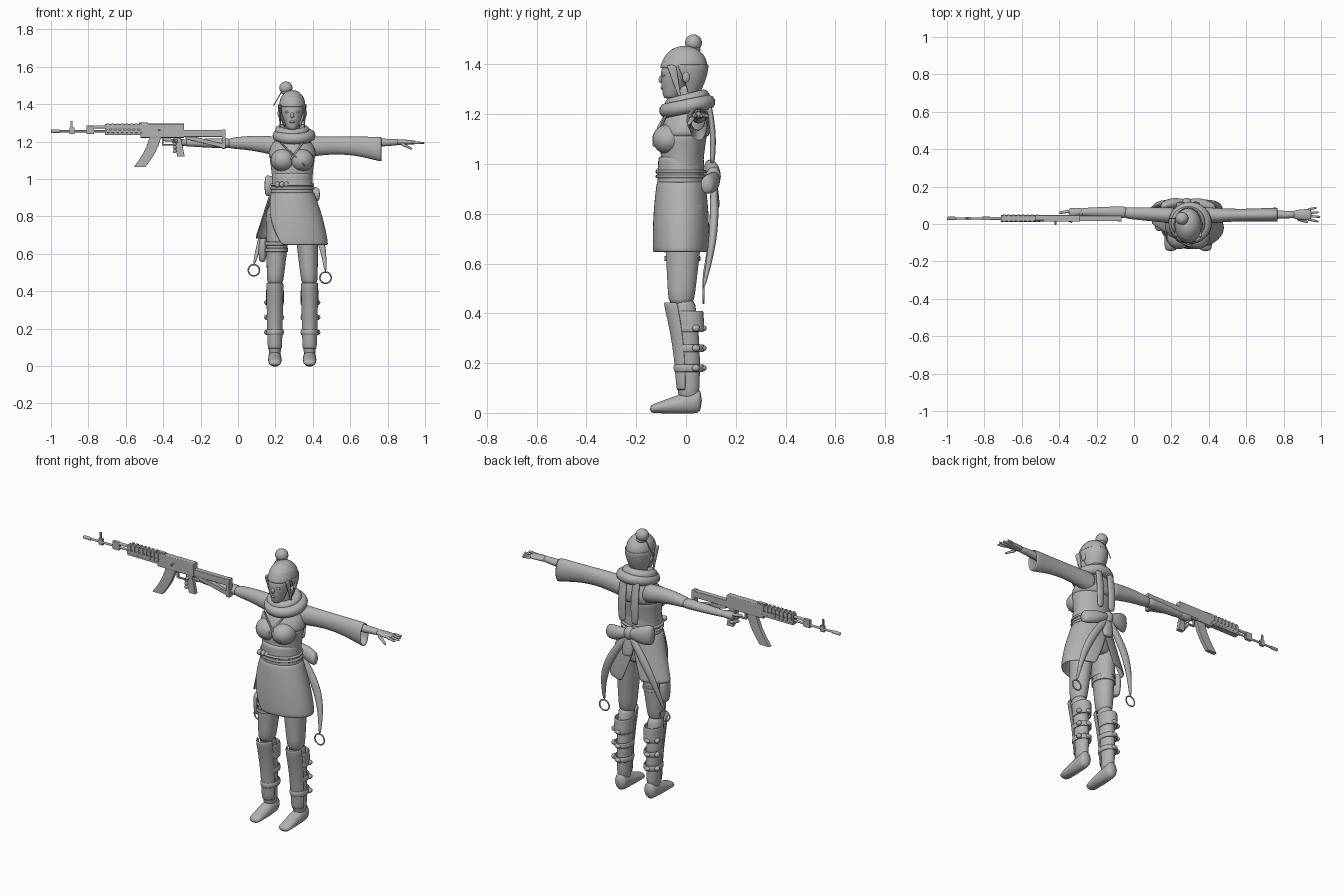
import bpy, bmesh, math
from mathutils import Vector

cube = bpy.data.objects.get("Cube")
if cube:
    bpy.data.objects.remove(cube, do_unlink=True)

grey = bpy.data.materials.new("plain_grey")
grey.use_nodes = True
grey.diffuse_color = (0.45, 0.45, 0.45, 1)
grey.node_tree.nodes["Principled BSDF"].inputs["Base Color"].default_value = grey.diffuse_color

MID = 0.29              # body centre line
GUN_Y = 0.03            # rifle centre plane
BORE = 1.255            # height of the rifle barrel
SEGMENTS = 20
STEPS = 6
PAIR = (("right", -1), ("left", 1))


def finish(name, bm, smooth=True):
    bmesh.ops.recalc_face_normals(bm, faces=bm.faces[:])
    mesh = bpy.data.meshes.new(name)
    for face in bm.faces:
        face.smooth = smooth
    bm.to_mesh(mesh)
    bm.free()
    mesh.materials.append(grey)
    obj = bpy.data.objects.new(name, mesh)
    bpy.context.collection.objects.link(obj)
    return obj


def signed_power(value, power):
    return math.copysign(abs(value) ** power, value)


def limb(name, start, end, size, tip=None, bulge=0, bend=(0, 0, 0), boxy=False, hollow=False, arc=None):
    """Loft from start to end; size and tip are the half sizes across the main axis.
    An arc (first angle at start and end, last angle at start and end) makes an open shell."""
    start, end, bend = Vector(start), Vector(end), Vector(bend)
    size = Vector(size)
    tip = Vector(tip) if tip else size
    span = end - start
    axis = max(range(3), key=lambda i: abs(span[i]))
    across = [i for i in range(3) if i != axis]
    bm = bmesh.new()
    rings = []
    for step in range(STEPS + 1):
        t = step / STEPS
        wave = math.sin(math.pi * t)
        centre = start + span * t + bend * wave
        half = size.lerp(tip, t) * (1 + bulge * wave)
        first, last = 0, math.tau
        if arc:
            first = math.radians(arc[0] + (arc[1] - arc[0]) * t)
            last = math.radians(arc[2] + (arc[3] - arc[2]) * t)
        ring_verts = []
        for j in range(SEGMENTS + bool(arc)):
            angle = first + (last - first) * j / SEGMENTS
            power = 0.15 if boxy else 1
            co = centre.copy()
            co[across[0]] += half[0] * signed_power(math.cos(angle), power)
            co[across[1]] += half[1] * signed_power(math.sin(angle), power)
            ring_verts.append(bm.verts.new(co))
        rings.append(ring_verts)
    for low, high in zip(rings, rings[1:]):
        for j in range(SEGMENTS):
            k = (j + 1) % len(low)
            bm.faces.new((low[j], low[k], high[k], high[j]))
    shell = hollow or arc
    if not shell:
        bm.faces.new(rings[0])
        bm.faces.new(rings[-1])
    obj = finish(name, bm, smooth=not boxy)
    if shell:
        solid = obj.modifiers.new("Thickness", "SOLIDIFY")
        solid.thickness, solid.offset = 0.007, 0
    if not boxy:
        smooth = obj.modifiers.new("Smooth", "SUBSURF")
        smooth.levels = smooth.render_levels = 1
    return obj


def ball(name, centre, radii):
    bm = bmesh.new()
    bmesh.ops.create_uvsphere(bm, u_segments=24, v_segments=16, radius=1)
    bmesh.ops.scale(bm, vec=radii, verts=bm.verts)
    bmesh.ops.translate(bm, vec=centre, verts=bm.verts)
    return finish(name, bm)


def ring(name, centre, major, minor, tilt=0, depth=1):
    bpy.ops.mesh.primitive_torus_add(location=centre, rotation=(tilt, 0, 0), major_radius=major,
                                     minor_radius=minor, major_segments=32, minor_segments=10)
    obj = bpy.context.object
    obj.name, obj.scale.y = name, depth
    obj.data.materials.append(grey)
    for face in obj.data.polygons:
        face.use_smooth = True
    return obj


def gun_bar(name, back, front, low, high, half):
    """Box along the rifle, placed by its ends and its lower and upper edge."""
    z = (low + high) / 2
    return limb(name, (back, GUN_Y, z), (front, GUN_Y, z), (half, (high - low) / 2), boxy=True)


# Head and face
limb("neck", (MID, .01, 1.18), (MID, 0, 1.32), (.04, .04))
ball("skull", (MID, -.005, 1.395), (.07, .09, .08))
limb("face", (MID, -.06, 1.26), (MID, -.03, 1.4), (.025, .03), (.065, .067), bulge=.15)
ball("nose", (MID, -.1, 1.34), (.01, .01, .015))
ball("lips", (MID, -.095, 1.305), (.015, .007, .006))

# Hair with bun, pin and side locks
limb("hair_fringe", (MID, -.01, 1.38), (MID, -.005, 1.45), (.073, .097), (.055, .07), bulge=.06)
limb("back_hair", (MID, 0, 1.28), (MID, -.005, 1.4), (.045, .05), (.074, .093), bulge=.1, arc=(10, -20, 170, 200))
ball("hair_bun", (.256, .03, 1.487), (.035, .034, .034))
ring("bun_tie", (.26, .03, 1.46), .022, .007)
limb("hair_pin", (.19, .03, 1.39), (.235, .03, 1.47), (.003, .003))
for label, side in PAIR:
    ball(label + "_eye", (MID + side * .027, -.09, 1.357), (.012, .007, .006))
    ball(label + "_ear", (MID + side * .07, 0, 1.35), (.008, .015, .022))
    x = MID + side * .065
    limb(label + "_hair_lock", (x, -.06, 1.4), (x, -.025, 1.27), (.008, .02), (.003, .005))

# Torso
limb("waist", (MID, -.02, .9), (MID, -.01, 1.14), (.11, .09), (.13, .1), bulge=-.08)
limb("shoulders", (MID, -.01, 1.1), (MID, .02, 1.25), (.125, .1), (.06, .05), bulge=.25)
for label, side in PAIR:
    ball(label + "_bust", (MID + side * .05, -.07, 1.1), (.065, .065, .06))

# Scarf and crossed collar
ring("scarf_lower_fold", (MID + .01, .005, 1.232), .085, .03, tilt=.2)
ring("scarf_upper_fold", (MID, .005, 1.258), .066, .026, tilt=.25)
for label, side in PAIR:
    x = MID + side * .04
    limb(label + "_scarf_tail", (x, .09, 1.25), (x, .105, 1), (.02, .01), bulge=.2, bend=(0, .01, 0))
limb("collar_edge", (.22, -.08, 1.2), (.36, -.13, 1.07), (.006, .006), bend=(0, -.01, 0))
limb("collar_overlap", (.35, -.08, 1.2), (.28, -.12, 1.1), (.006, .006))

# Waist sash and cords
limb("waist_sash", (MID, -.02, .9), (MID, -.02, 1.04), (.116, .097), (.107, .092))
for z in (.95, .97):
    ring("waist_cord", (MID, -.02, z), .111, .007, depth=.87)
for i in range(3):
    ball("cord_bead", (.21 + i * .025, -.105, .97), (.014, .016, .016))

# Bow with trailing sash ends
knot = Vector((.28, .11, .95))
ball("bow_knot", knot, (.03, .03, .038))
limb("right_bow_loop", knot, (.14, .09, .965), (.02, .02), (.025, .055), bulge=.3, bend=(0, .01, 0))
limb("left_bow_loop", knot, (.44, .08, .915), (.02, .02), (.025, .035), bulge=.4, bend=(0, .01, -.005))
limb("bow_drop", knot, (MID, .12, .82), (.02, .01), (.03, .015), bulge=.3)
for label, foot, sag in (("right", (.085, .07, .54), -.03), ("left", (.468, .07, .5), .05)):
    limb(label + "_sash_tail", knot, foot, (.02, .012), (.006, .006), bulge=.9, bend=(sag, .02, 0))
    ring(label + "_tail_ring", Vector(foot) - Vector((0, 0, .028)), .03, .004, tilt=math.pi / 2)

# Hips and wrapped skirt, open over the right thigh
limb("hips", (MID, -.02, .95), (MID, -.01, .75), (.1, .08), (.11, .08), bulge=.2)
limb("wrap_skirt", (MID, -.02, .93), (.3, -.02, .645), (.115, .095), (.18, .11), bulge=.06,
     arc=(-170, -112, 110, 75))
limb("right_back_panel", (MID, -.02, .93), (MID, .01, .68), (.115, .095), (.195, .09), arc=(90, 110, 200, 185))

# Legs, boots and shin guards
for label, side in PAIR:
    hip, x = MID + side * .07, MID + side * .093
    limb(label + "_thigh", (hip, -.005, .87), (x, -.02, .42), (.07, .085), (.042, .05), bulge=.03)
    limb(label + "_calf", (x, -.015, .47), (x, .01, .04), (.042, .05), (.032, .042), bulge=.05, bend=(0, .01, 0))
    limb(label + "_shoe", (x, .065, .05), (x, -.147, .015), (.033, .05), (.032, .015), bulge=.12)
    limb(label + "_boot_cuff", (x, .01, .41), (x, .015, .33), (.045, .057), hollow=True)
    limb(label + "_shin_guard", (x, -.03, .447), (x, .01, .09), (.044, .058), (.037, .045),
         bend=(0, .01, 0), arc=(-175, -165, -5, -15))
    for i in range(3):
        z = .18 + i * .08
        limb("calf_band", (x, .012, z - .015), (x, .012, z + .015), (.042, .055), bulge=.08, hollow=True)
        ball("band_buckle", (x + side * .043, .04, z), (.014, .016, .014))
        ball("band_knot", (x, .07, z), (.018, .013, .012))

# Right thigh straps and pouch
for z in (.61, .645):
    limb("thigh_strap", (MID - .085, -.015, z), (MID - .085, -.015, z + .02), (.06, .07), hollow=True)
limb("thigh_pouch", (.135, 0, .685), (.13, 0, .555), (.02, .035), (.016, .025), bulge=.3)

# Left arm with wide sleeve and open hand
limb("left_sleeve", (.35, .045, 1.17), (.77, .05, 1.158), (.045, .055), (.036, .065),
     bulge=-.25, bend=(0, 0, .015), hollow=True)
limb("left_forearm", (.6, .05, 1.19), (.87, .05, 1.197), (.03, .03), (.018, .016))
limb("left_palm", (.85, .05, 1.197), (.95, .05, 1.195), (.022, .015), (.03, .01), bulge=.1)
for i in range(4):
    y = .025 + i * .017
    reach = .997 - .01 * abs(i - 1)
    limb("left_finger", (.93, y, 1.195), (reach, y + (i - 1.5) * .008, 1.192), (.008, .008), (.005, .005))
limb("left_thumb", (.87, .03, 1.19), (.93, .01, 1.16), (.011, .01), (.007, .006))

# Right arm, wrapped forearm and gripping hand
limb("right_sleeve", (.23, .045, 1.17), (-.06, .06, 1.19), (.045, .055), (.03, .027), bend=(0, 0, .01))
limb("right_arm_guard", (-.03, .062, 1.19), (-.3, .065, 1.193), (.032, .027), (.019, .017), bulge=.1)
limb("right_palm", (-.27, .063, 1.193), (-.35, .06, 1.195), (.02, .016), (.024, .02), bulge=.15)
for i in range(3):
    z = 1.197 - i * .02
    limb("right_finger", (-.33, .07, z), (-.34, .01, z - .01), (.01, .01))
limb("trigger_finger", (-.33, .07, 1.205), (-.4, .06, 1.21), (.008, .008))
limb("right_thumb", (-.29, .06, 1.205), (-.34, .01, 1.2), (.01, .01))

# Rifle barrel and sights
limb("barrel", (-1, GUN_Y, BORE), (-.6, GUN_Y, BORE), (.006, .006))
limb("muzzle", (-1, GUN_Y, BORE), (-.95, GUN_Y, BORE), (.009, .009))
limb("gas_tube", (-.8, GUN_Y, 1.277), (-.6, GUN_Y, 1.277), (.008, .008))
gun_bar("front_sight_base", -.9, -.875, 1.24, 1.275, .008)
gun_bar("front_sight_post", -.895, -.885, 1.27, 1.31, .004)
gun_bar("gas_block", -.81, -.77, 1.24, 1.285, .009)

# Rifle body with ribbed handguard
gun_bar("lower_handguard", -.71, -.5, 1.234, 1.262, .018)
gun_bar("upper_handguard", -.71, -.5, 1.265, 1.293, .015)
for i in range(8):
    x = -.7 + i * .025
    gun_bar("rail_rib", x, x + .012, 1.245, 1.297, .02)
gun_bar("receiver", -.52, -.29, 1.22, 1.295, .017)
gun_bar("rear_sight", -.53, -.48, 1.285, 1.302, .01)
limb("bolt_handle", (-.42, GUN_Y, 1.26), (-.42, -.005, 1.26), (.005, .005))
limb("magazine", (-.44, GUN_Y, 1.23), (-.525, GUN_Y, 1.065), (.031, .012), bend=(.012, 0, 0), boxy=True)
limb("pistol_grip", (-.325, GUN_Y, 1.22), (-.305, GUN_Y, 1.12), (.02, .012), boxy=True)
gun_bar("trigger_guard", -.4, -.34, 1.18, 1.187, .006)
gun_bar("guard_post", -.405, -.397, 1.18, 1.22, .006)

# Rifle stock
gun_bar("stock_top", -.29, -.07, 1.225, 1.262, .015)
limb("stock_brace", (-.28, GUN_Y, 1.225), (-.07, GUN_Y, 1.175), (.012, .012), boxy=True)
gun_bar("butt_pad", -.085, -.066, 1.16, 1.264, .016)
